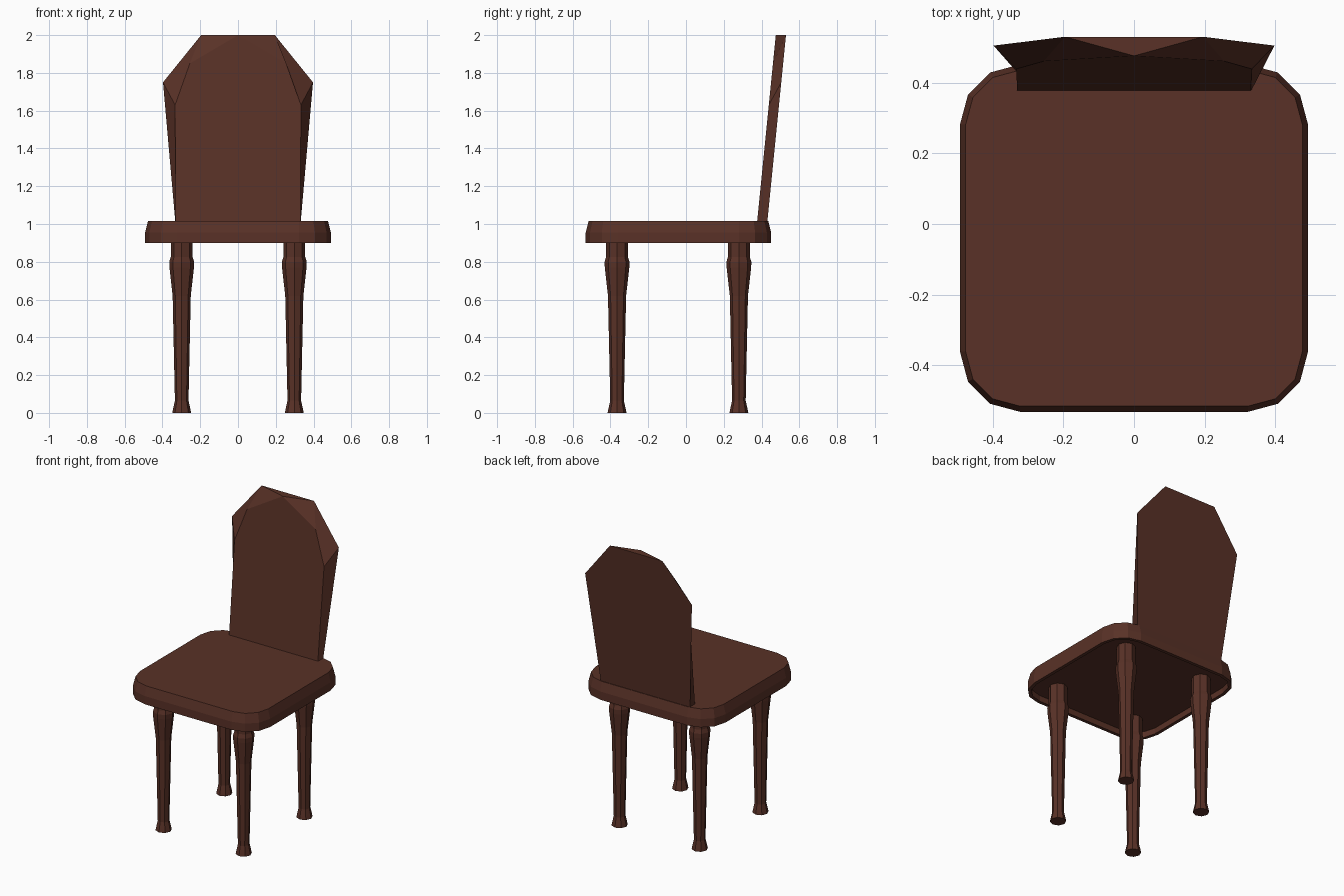
import bpy, bmesh, math

if "Cube" in bpy.data.objects:
    bpy.data.objects.remove(bpy.data.objects["Cube"])

wood = bpy.data.materials.new("dark brown wood")
wood.diffuse_color = (0.10, 0.031, 0.020, 1)
wood.use_nodes = True
wood.node_tree.nodes["Principled BSDF"].inputs["Base Color"].default_value = wood.diffuse_color


def make(name, verts, faces):
    me = bpy.data.meshes.new(name)
    me.from_pydata(verts, [], faces)
    bm = bmesh.new()
    bm.from_mesh(me)
    bmesh.ops.recalc_face_normals(bm, faces=bm.faces)
    bm.to_mesh(me)
    bm.free()
    me.materials.append(wood)
    ob = bpy.data.objects.new(name, me)
    bpy.context.collection.objects.link(ob)
    return ob


def loft(name, rings):
    # join equal-length rings into a closed solid
    n = len(rings[0])
    verts = [v for r in rings for v in r]
    faces = [(k*n + i, k*n + (i+1) % n, (k+1)*n + (i+1) % n, (k+1)*n + i)
             for k in range(len(rings) - 1) for i in range(n)]
    faces += [tuple(range(n)), tuple(range((len(rings)-1)*n, len(rings)*n))]
    return make(name, verts, faces)


# seat: rounded square slab with a chamfered top and a recessed underside
def seat_ring(inset, z, r=0.17):
    pts = []
    for k, (sx, sy) in enumerate([(1, 1), (-1, 1), (-1, -1), (1, -1)]):
        for j in range(4):
            a = math.radians(90*k + 30*j)
            pts.append((sx*(0.492 - r) + (r - inset)*math.cos(a),
                        -0.04 + sy*(0.491 - r) + (r - inset)*math.sin(a), z))
    return pts


loft("seat", [seat_ring(0.022, 0.94), seat_ring(0.022, 0.90), seat_ring(0, 0.90),
              seat_ring(0, 0.955), seat_ring(0.016, 1.017)])


# legs: turned, eight-sided
profile = [(0.05, 0), (0.046, 0.02), (0.036, 0.065), (0.048, 0.62), (0.065, 0.77),
           (0.066, 0.80), (0.058, 0.825), (0.058, 0.945)]
for row, y in (("front", -0.365), ("back", 0.28)):
    for side, x in (("left", -0.298), ("right", 0.298)):
        loft(f"{row}_{side}_leg",
             [[(x + r*math.cos(i*math.pi/4), y + r*math.sin(i*math.pi/4), z)
               for i in range(8)] for r, z in profile])


# backrest: leaning panel, front face smaller and pointed, rear face wide with flat top
def lean(x, z, rear):
    return (x, 0.377 + 0.1*(z - 1.017) + (0.054 if rear else 0), z)


front_half = [(0.33, 0.99), (0.333, 1.63), (0.255, 1.85)]
rear_half = [(0.33, 0.99), (0.397, 1.75), (0.195, 2.0)]
verts = [lean(x, z, False) for x, z in front_half] + [lean(0, 2.0, False)]
verts += [lean(-x, z, False) for x, z in reversed(front_half)]
verts += [lean(x, z, True) for x, z in rear_half]
verts += [lean(-x, z, True) for x, z in reversed(rear_half)]
# front ring 0..6 (3 is the point), rear ring 7..12
make("backrest", verts, [
    tuple(range(7)), tuple(range(7, 13)),
    (0, 1, 8, 7), (1, 2, 9, 8), (2, 3, 9), (3, 10, 9), (3, 4, 10),
    (4, 5, 11, 10), (5, 6, 12, 11), (6, 0, 7, 12)])
